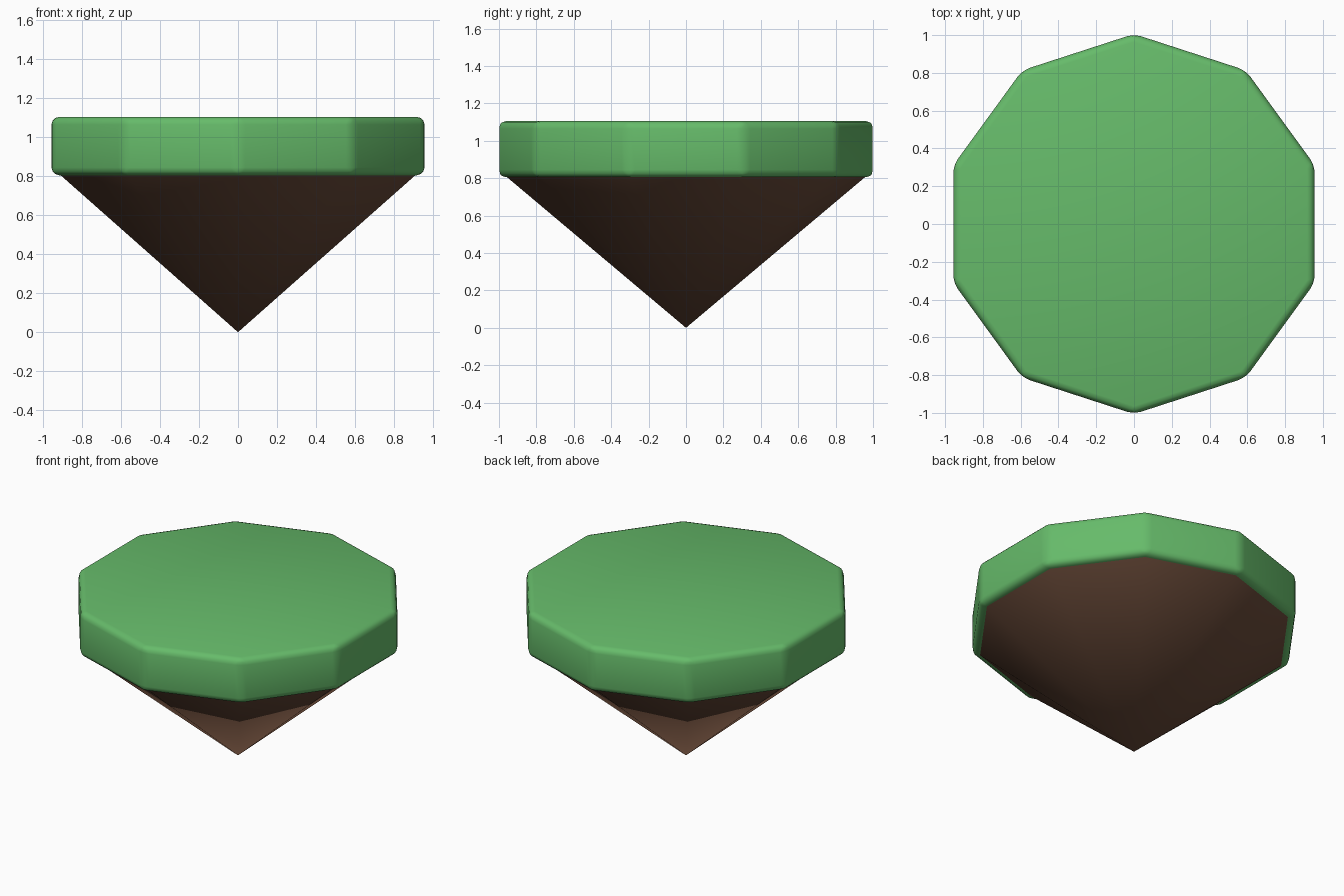
import bpy
import math

cube = bpy.data.objects.get("Cube")
if cube:
    bpy.data.objects.remove(cube, do_unlink=True)

SIDES = 10


def make_material(name, rgb):
    mat = bpy.data.materials.new(name)
    mat.use_nodes = True
    mat.diffuse_color = (*rgb, 1)
    mat.node_tree.nodes["Principled BSDF"].inputs["Base Color"].default_value = (*rgb, 1)
    return mat


def add_prism(name, bottom_radius, top_radius, bottom, top, mat):
    """Ten-sided cone or cylinder standing between two heights."""
    bpy.ops.mesh.primitive_cone_add(
        vertices=SIDES, radius1=bottom_radius, radius2=top_radius,
        depth=top - bottom, location=(0, 0, (bottom + top) / 2))
    obj = bpy.context.object
    obj.name = name
    obj.data.materials.append(mat)
    return obj


grass = make_material("grass green", (0.133, 0.497, 0.144))
soil = make_material("soil brown", (0.147, 0.071, 0.042))

# Grass slab with softly rounded edges
slab = add_prism("grass_slab", 1.006, 1.006, 0.805, 1.105, grass)
bevel = slab.modifiers.new("rounded edges", "BEVEL")
bevel.width = 0.04
bevel.segments = 3
bpy.ops.object.shade_smooth()

# Pointed underside of soil, its rim just inside the slab
add_prism("soil_cone", 0, 0.965, 0, 0.812, soil)
bpy.ops.object.shade_smooth_by_angle(angle=math.radians(40))
